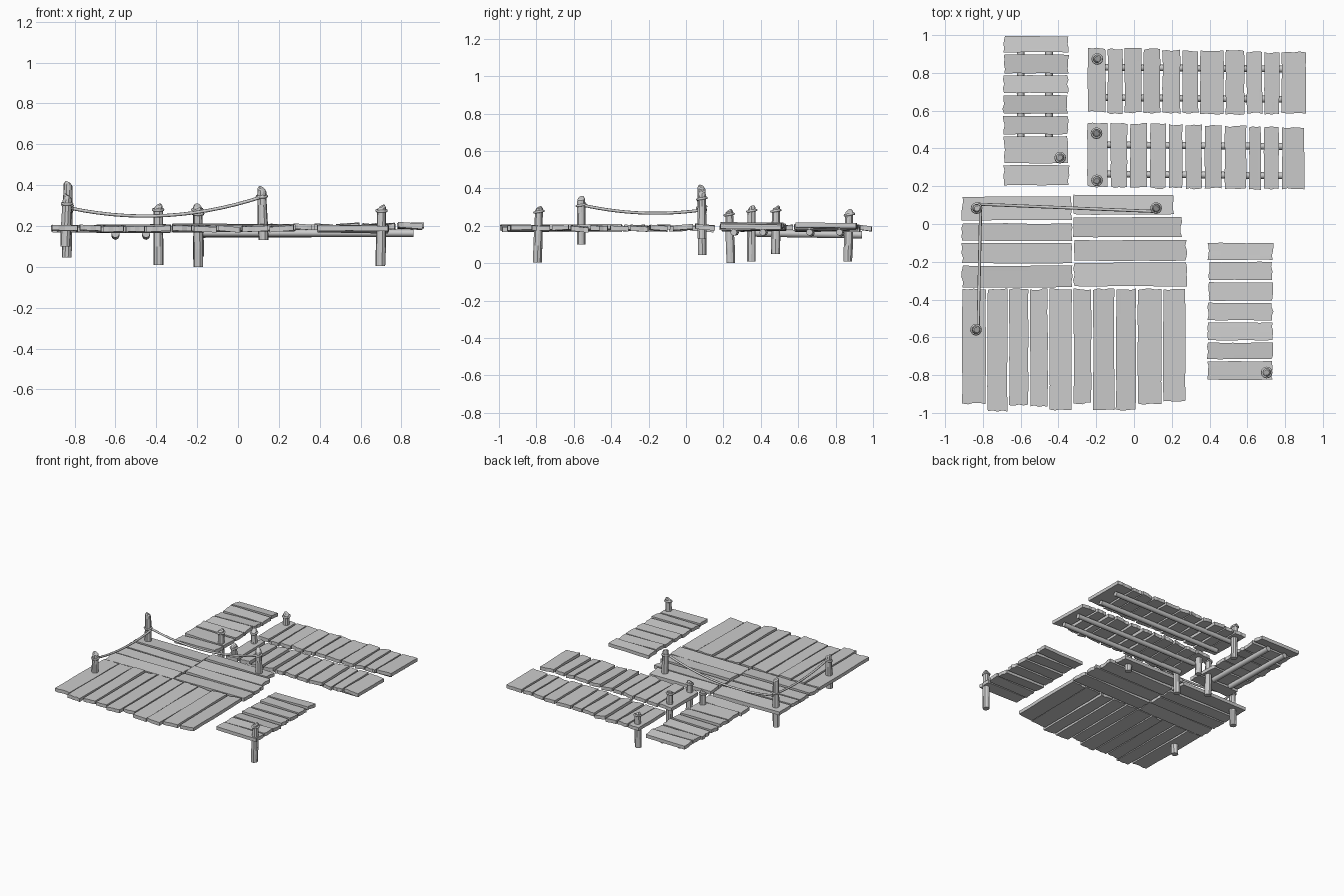
import bpy, bmesh, math, random
from mathutils import Vector, Matrix

if "Cube" in bpy.data.objects:
    bpy.data.objects.remove(bpy.data.objects["Cube"])

random.seed(4)


def finish(bm, name):
    bmesh.ops.recalc_face_normals(bm, faces=bm.faces)
    mesh = bpy.data.meshes.new(name)
    bm.to_mesh(mesh)
    bm.free()
    obj = bpy.data.objects.new(name, mesh)
    bpy.context.collection.objects.link(obj)
    return obj


def plank(bm, x0, x1, y0, y1, z, along_x, thick=0.026, tilt=0.006):
    """Weathered board with ragged ends, slightly uneven sides and a small tilt."""
    a0, a1, b0, b1 = (x0, x1, y0, y1) if along_x else (y0, y1, x0, x1)
    n, m = 5, 4
    ta, tb = random.uniform(-tilt, tilt) * 0.6, random.uniform(-tilt, tilt)
    dz = random.uniform(-0.003, 0.003)
    ends = [[random.uniform(-0.005, 0.005) for _ in range(m + 1)] for _ in range(2)]
    sides = [[random.uniform(-0.002, 0.002) for _ in range(n + 1)] for _ in range(2)]
    layers = []
    for s in (-0.5, 0.5):
        grid = []
        for i in range(n + 1):
            row = []
            for j in range(m + 1):
                u, v = i / n, j / m
                a, b = a0 + (a1 - a0) * u, b0 + (b1 - b0) * v
                if i in (0, n):
                    a += ends[i // n][j]
                if j in (0, m):
                    b += sides[j // m][i]
                h = z + dz + s * thick + ta * (2 * u - 1) + tb * (2 * v - 1)
                row.append(bm.verts.new((a, b, h) if along_x else (b, a, h)))
            grid.append(row)
        layers.append(grid)
    lo, hi = layers
    for g in layers:
        for i in range(n):
            for j in range(m):
                bm.faces.new((g[i][j], g[i + 1][j], g[i + 1][j + 1], g[i][j + 1]))
    for j in range(m):
        for i in (0, n):
            bm.faces.new((lo[i][j], lo[i][j + 1], hi[i][j + 1], hi[i][j]))
    for i in range(n):
        for j in (0, m):
            bm.faces.new((lo[i][j], lo[i + 1][j], hi[i + 1][j], hi[i][j]))


def walkway(name, edges, span0, span1, along_x, z0, z1, gap=0.012):
    """Row of boards between successive edges; span and height drift along the row."""
    bm = bmesh.new()
    n = len(edges) - 1
    for k in range(n):
        t = k / max(n - 1, 1)
        lo, hi = [span0[i] + (span1[i] - span0[i]) * t + random.uniform(-0.004, 0.004) for i in (0, 1)]
        e0, e1 = sorted((edges[k], edges[k + 1]))
        e0, e1 = e0 + gap / 2, e1 - gap / 2
        z = z0 + (z1 - z0) * t
        if along_x:
            plank(bm, lo, hi, e0, e1, z, True)
        else:
            plank(bm, e0, e1, lo, hi, z, False)
    return finish(bm, name)


def tube(name, pts, r, sides=8, cyclic=False):
    cu = bpy.data.curves.new(name, 'CURVE')
    cu.dimensions = '3D'
    cu.bevel_depth, cu.bevel_resolution = r, sides // 2 - 2
    cu.use_fill_caps = True
    sp = cu.splines.new('POLY')
    sp.points.add(len(pts) - 1)
    for p, c in zip(sp.points, pts):
        p.co = (*c, 1)
    sp.use_cyclic_u = cyclic
    obj = bpy.data.objects.new(name, cu)
    bpy.context.collection.objects.link(obj)
    return obj


def post(name, x, y, z0, z1, ring):
    """Leaning round pile with a chipped slanted top and a rope collar."""
    bm = bmesh.new()
    lean = Vector((random.uniform(-0.006, 0.006), random.uniform(-0.006, 0.006)))
    n, prev = 10, None
    ang = random.uniform(0, 6.28)
    profile = [(0, 0.024), (0.3, 0.025), (0.65, 0.023), (0.88, 0.022), (0.97, 0.021), (1, 0.014)]
    for t, r in profile:
        loop = []
        for k in range(n):
            a = 2 * math.pi * k / n
            slant = 0.009 * (math.cos(a - ang) - 1) if t > 0.9 else 0
            c = lean * (2 * t - 1)
            rr = r + random.uniform(-0.001, 0.001)
            loop.append(bm.verts.new((x + c.x + rr * math.cos(a), y + c.y + rr * math.sin(a),
                                      z0 + (z1 - z0) * t + slant)))
        if prev:
            for k in range(n):
                bm.faces.new((prev[k], prev[(k + 1) % n], loop[(k + 1) % n], loop[k]))
        else:
            bm.faces.new(loop)
        prev = loop
    bm.faces.new(prev)
    finish(bm, name)
    c = lean * (2 * (ring - z0) / (z1 - z0) - 1)
    tube(name + "_collar", [(x + c.x + 0.024 * math.cos(2 * math.pi * k / 12),
                             y + c.y + 0.024 * math.sin(2 * math.pi * k / 12),
                             ring + 0.004 * math.sin(2 * math.pi * k / 12)) for k in range(12)],
         0.007, 6, True)


# Main platform: two columns of cross boards
bm = bmesh.new()
for y0, y1 in ((0.02, 0.145), (-0.09, 0.003), (-0.208, -0.1), (-0.335, -0.22)):
    plank(bm, -0.91, -0.33, y0, y1, 0.185, True)
for y0, y1, x1 in ((0.05, 0.155, 0.21), (-0.07, 0.035, 0.25), (-0.195, -0.085, 0.275), (-0.33, -0.205, 0.278)):
    plank(bm, -0.318, x1, y0, y1, 0.19, True)
finish(bm, "platform_cross_boards")

# Main platform: long front boards
bm = bmesh.new()
xs = [-0.915, -0.78, -0.665, -0.555, -0.453, -0.325, -0.222, -0.1, 0.015, 0.15, 0.277]
tips = [-0.95, -0.99, -0.96, -0.965, -0.985, -0.95, -0.98, -0.985, -0.955, -0.94]
for a, b, tip in zip(xs, xs[1:], tips):
    plank(bm, a + 0.005, b - 0.005, tip, -0.345, 0.187, False)
finish(bm, "platform_front_boards")

# Walkways
walkway("back_left_walkway", [1.0, 0.903, 0.792, 0.688, 0.578, 0.47, 0.317, 0.2],
        (-0.69, -0.35), (-0.69, -0.35), True, 0.187, 0.187)
walkway("side_walkway", [-0.095, -0.195, -0.302, -0.412, -0.515, -0.622, -0.722, -0.83],
        (0.395, 0.735), (0.39, 0.732), True, 0.187, 0.187)
walkway("back_right_walkway",
        [-0.25, -0.145, -0.055, 0.045, 0.145, 0.25, 0.345, 0.48, 0.59, 0.685, 0.775, 0.915],
        (0.59, 0.93), (0.583, 0.908), False, 0.183, 0.2, 0.011)
walkway("middle_right_walkway",
        [-0.255, -0.132, -0.028, 0.077, 0.177, 0.265, 0.367, 0.472, 0.602, 0.68, 0.775, 0.91],
        (0.195, 0.533), (0.185, 0.512), False, 0.19, 0.198, 0.017)

# Support beams under the walkways
for i, y in enumerate((0.67, 0.83)):
    tube(f"back_right_beam_{i}", [(-0.2, y, 0.16), (0.86, y - 0.01, 0.165)], 0.018)
for i, y in enumerate((0.265, 0.42)):
    tube(f"middle_right_beam_{i}", [(-0.2, y, 0.165), (0.86, y - 0.01, 0.165)], 0.018)
for i, x in enumerate((-0.6, -0.45)):
    tube(f"back_left_beam_{i}", [(x, 0.34, 0.162), (x, 0.94, 0.152)], 0.02)

# Mooring posts
for name, *dims in (("rope_corner_post", -0.835, 0.085, 0.045, 0.42, 0.3),
                    ("rope_right_post", 0.12, 0.085, 0.13, 0.395, 0.345),
                    ("rope_front_post", -0.84, -0.56, 0.1, 0.36, 0.31),
                    ("back_walkway_post", -0.195, 0.87, 0.01, 0.29, 0.26),
                    ("middle_walkway_rear_post", -0.195, 0.48, 0.05, 0.31, 0.28),
                    ("middle_walkway_front_post", -0.195, 0.235, 0.0, 0.29, 0.26),
                    ("left_walkway_post", -0.39, 0.35, 0.008, 0.31, 0.28),
                    ("side_walkway_post", 0.7, -0.79, 0.003, 0.305, 0.275)):
    post(name, *dims)


# Sagging ropes
def rope(name, a, b, sag):
    a, b = Vector(a), Vector(b)
    tube(name, [a.lerp(b, k / 14) - Vector((0, 0, 4 * sag * (k / 14) * (1 - k / 14)))
                for k in range(15)], 0.008)


rope("rear_rope", (-0.825, 0.105, 0.288), (0.125, 0.066, 0.345), 0.065)
rope("left_rope", (-0.812, 0.09, 0.285), (-0.825, -0.56, 0.312), 0.03)
